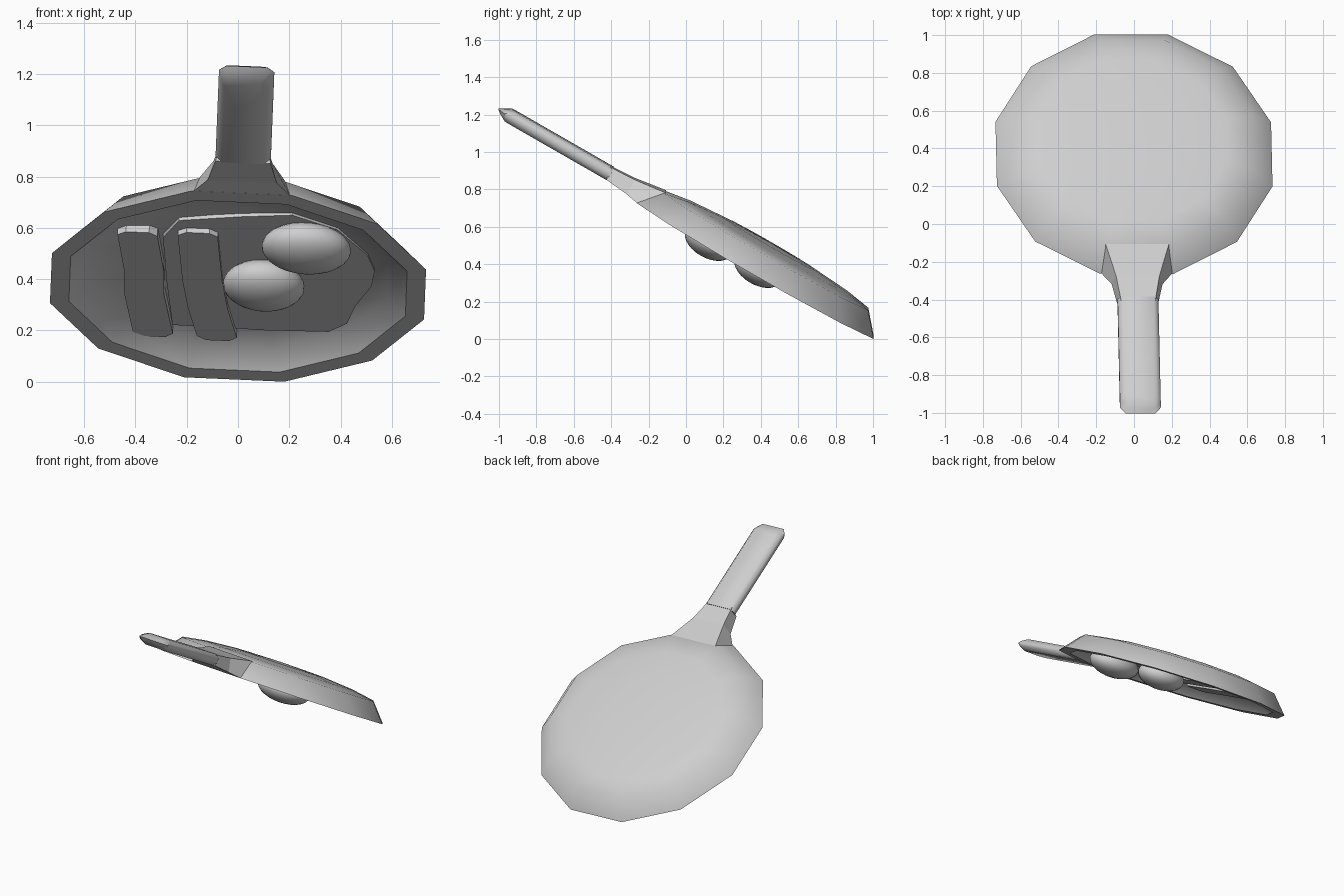
import bpy, bmesh, math
from mathutils import Vector, Matrix

cube = bpy.data.objects.get("Cube")
if cube:
    bpy.data.objects.remove(cube)

# One plain grey for everything
grey = bpy.data.materials.new("light_grey")
grey.use_nodes = True
color = (0.62, 0.62, 0.62, 1)
grey.diffuse_color = color
grey.node_tree.nodes["Principled BSDF"].inputs["Base Color"].default_value = color

# Pan frame: u across, v from the handle to the far rim, w from the rim to the base
w_axis = Vector((0.045, 0.575, 1)).normalized()
v_axis = Vector((-0.02, 0.866, -0.5))
v_axis = (v_axis - w_axis * v_axis.dot(w_axis)).normalized()
u_axis = v_axis.cross(w_axis)
FRAME = Matrix((u_axis, v_axis, w_axis)).transposed().to_4x4()
FRAME.translation = Vector((0, 0.37, 0.372))


def finish(name, bm, angle):
    """Turn a bmesh in pan coordinates into a placed, shaded object."""
    bmesh.ops.recalc_face_normals(bm, faces=bm.faces)
    bm.transform(FRAME)
    mesh = bpy.data.meshes.new(name)
    bm.to_mesh(mesh)
    bm.free()
    mesh.materials.append(grey)
    obj = bpy.data.objects.new(name, mesh)
    bpy.context.collection.objects.link(obj)
    bpy.ops.object.select_all(action='DESELECT')
    obj.select_set(True)
    bpy.context.view_layer.objects.active = obj
    if angle:
        bpy.ops.object.shade_smooth_by_angle(angle=math.radians(angle))


def bridge(bm, a, b):
    n = len(a)
    for i in range(n):
        bm.faces.new((a[i], a[(i + 1) % n], b[(i + 1) % n], b[i]))


def stack(name, outlines, angle):
    """Closed solid through a series of 3D outlines with equal point counts."""
    bm = bmesh.new()
    rings = [[bm.verts.new(p) for p in outline] for outline in outlines]
    for a, b in zip(rings, rings[1:]):
        bridge(bm, a, b)
    bm.faces.new(rings[0])
    bm.faces.new(rings[-1])
    finish(name, bm, angle)


def slab(name, outline, low, high):
    """Flat prism from an outline in the pan plane."""
    stack(name, [[(u, v, w) for u, v in outline] for w in (low, high)], 35)


# Pan: twelve-sided shell with domed base, flat rim and hollow inside
SIDES = 12
outside = [(0.3, 0.158), (0.5, 0.142), (0.652, 0.117), (0.756, 0)]
inside = [(0.68, 0), (0.605, 0.07), (0.4, 0.084)]
bm = bmesh.new()
rings = []
for r, w in outside + inside:
    rings.append([bm.verts.new((r * math.cos(math.tau * (i + 0.5) / SIDES),
                                r * math.sin(math.tau * (i + 0.5) / SIDES), w))
                  for i in range(SIDES)])
for a, b in zip(rings, rings[1:]):
    bridge(bm, a, b)
for ring, w in ((rings[0], 0.165), (rings[-1], 0.09)):
    tip = bm.verts.new((0, 0, w))
    for i in range(SIDES):
        bm.faces.new((ring[i], ring[(i + 1) % SIDES], tip))
finish("pan", bm, 42)

# Neck: flared bracket, each section is (v, half width, w) for the rim and base sides
sections = [((-0.725, 0.19, 0), (-0.62, 0.168, 0.124)),
            ((-0.80, 0.135, 0.012), (-0.80, 0.115, 0.1)),
            ((-0.93, 0.108, 0.024), (-0.95, 0.09, 0.092))]
stack("neck", [[(-h0, v0, w0), (h0, v0, w0), (h1, v1, w1), (-h1, v1, w1)]
               for (v0, h0, w0), (v1, h1, w1) in sections], 0)

# Handle: long bar, widest at mid height, with a wedge-shaped end
layers = []
for w, inset, back in ((0.022, 0.024, 0.06), (0.045, 0, 0.02),
                       (0.06, 0, 0), (0.075, 0, 0.025), (0.097, 0.024, 0.06)):
    h, end = 0.108 - inset, -1.617 + back
    layers.append([(-h, -0.925, w), (-h, end + 0.035, w), (0.028 - h, end, w),
                   (h - 0.028, end, w), (h, end + 0.035, w), (h, -0.925, w)])
stack("handle", layers, 50)

# Egg white: irregular flat patch on the pan floor
white = [(-0.3, -0.24), (-0.24, -0.38), (0, -0.43), (0.2, -0.46), (0.38, -0.36),
         (0.5, -0.17), (0.53, -0.05), (0.52, 0.07), (0.46, 0.23), (0.43, 0.37),
         (0.36, 0.44), (0.1, 0.45), (-0.1, 0.44), (-0.25, 0.44), (-0.28, 0.09)]
slab("egg_white", white, 0.066, 0.095)

# Egg yolks: two flattened balls
for name, u, v, length, turn in (("egg_yolk_left", 0.26, -0.295, 0.175, 6),
                                 ("egg_yolk_right", 0.1, 0.01, 0.16, 8)):
    bm = bmesh.new()
    bmesh.ops.create_uvsphere(bm, u_segments=24, v_segments=14, radius=1,
                              matrix=Matrix.Translation((u, v, 0.014))
                              @ Matrix.Rotation(math.radians(turn), 4, 'Z')
                              @ Matrix.Diagonal((length, 0.14, 0.085, 1)))
    finish(name, bm, 60)

# Bacon: two bent strips with rounded ends, each from (u, v) centre points
strips = {"bacon_outer": [(-0.4, -0.285), (-0.37, -0.02), (-0.365, 0.17), (-0.325, 0.47)],
          "bacon_inner": [(-0.165, -0.3), (-0.14, 0.05), (-0.115, 0.26), (-0.075, 0.48)]}
for name, path in strips.items():
    (u0, v0), (u1, v1) = path[0], path[-1]
    path = [(u0, v0 - 0.025, 0.045)] + [(u, v, 0.078) for u, v in path]
    path.append((u1 + 0.005, v1 + 0.03, 0.045))
    outline = [(u - h, v) for u, v, h in path] + [(u + h, v) for u, v, h in reversed(path)]
    slab(name, outline, 0.045, 0.085)
